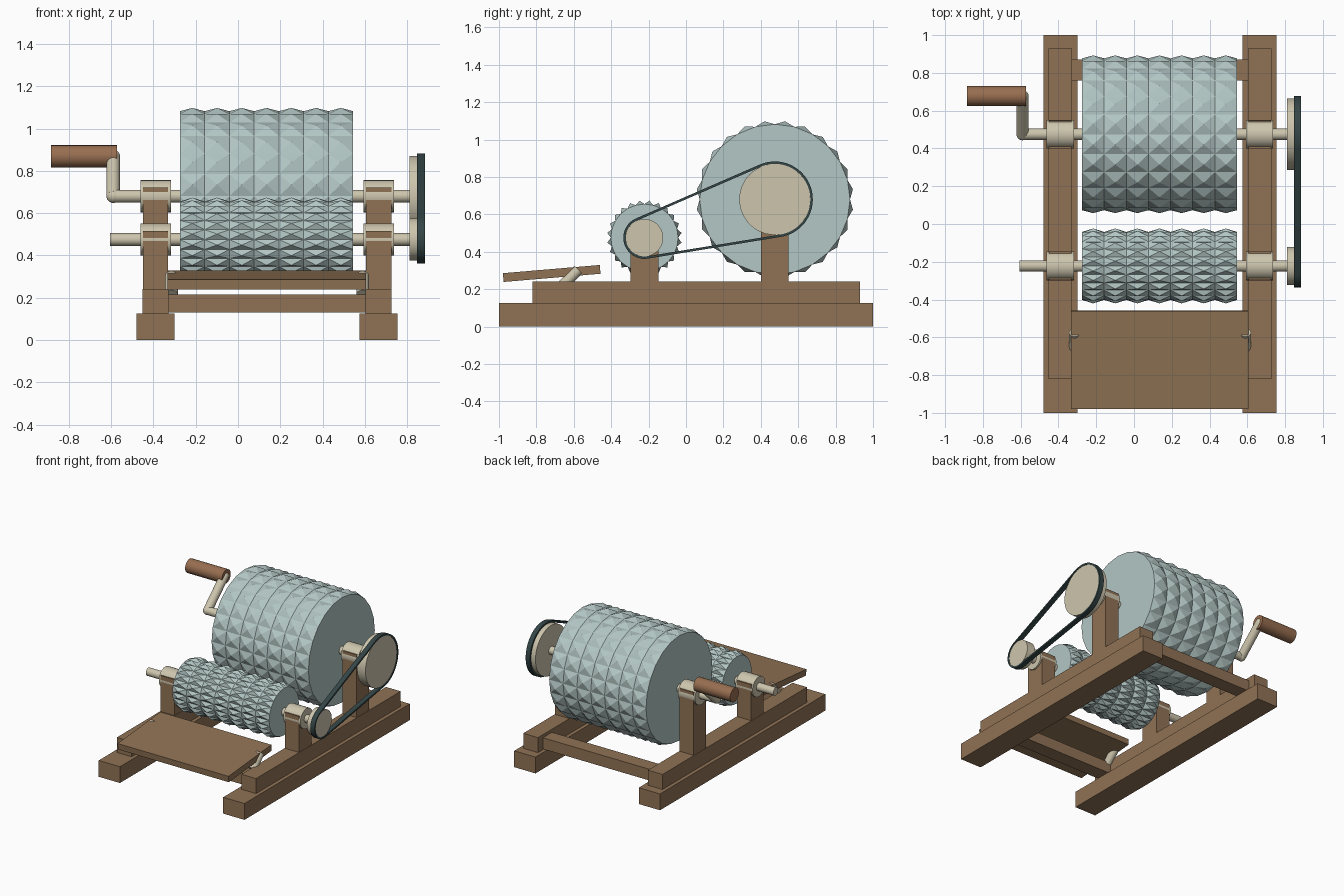
import bpy, bmesh, math
from mathutils import Vector

cube = bpy.data.objects.get("Cube")
if cube:
    bpy.data.objects.remove(cube, do_unlink=True)


def material(name, rgb):
    m = bpy.data.materials.new(name)
    m.use_nodes = True
    m.diffuse_color = (*rgb, 1)
    bsdf = next(n for n in m.node_tree.nodes if n.type == 'BSDF_PRINCIPLED')
    bsdf.inputs["Base Color"].default_value = (*rgb, 1)
    return m


WOOD = material("wood", (0.28, 0.17, 0.09))
GRIP = material("handle_wood", (0.31, 0.155, 0.08))
STONE = material("roller_grey", (0.45, 0.57, 0.555))
PALE = material("pale_metal", (0.61, 0.56, 0.42))
RUBBER = material("belt_rubber", (0.035, 0.06, 0.062))

MID = 0.1375        # centre plane between the runners
RAIL = 0.5275       # runner offset from that plane
BIG = Vector((0, 0.475, 0.68))
SMALL = Vector((0, -0.222, 0.475))


def finish(name, bm, mat, smooth=False):
    bmesh.ops.recalc_face_normals(bm, faces=bm.faces)
    me = bpy.data.meshes.new(name)
    bm.to_mesh(me)
    bm.free()
    me.materials.append(mat)
    ob = bpy.data.objects.new(name, me)
    bpy.context.collection.objects.link(ob)
    if smooth:
        bpy.ops.object.select_all(action='DESELECT')
        ob.select_set(True)
        bpy.context.view_layer.objects.active = ob
        bpy.ops.object.shade_smooth_by_angle(angle=math.radians(35))
    return ob


def box(name, xs, ys, zs, mat=WOOD):
    bm = bmesh.new()
    bmesh.ops.create_cube(bm, size=1)
    for v in bm.verts:
        v.co = [lo + (c + 0.5) * (hi - lo) for c, (lo, hi) in zip(v.co, (xs, ys, zs))]
    return finish(name, bm, mat)


def rod(name, a, b, r, mat, sides=24):
    a, b = Vector(a), Vector(b)
    bm = bmesh.new()
    bmesh.ops.create_cone(bm, cap_ends=True, segments=sides, radius1=r, radius2=r,
                          depth=(b - a).length)
    ob = finish(name, bm, mat, True)
    ob.location = (a + b) / 2
    ob.rotation_euler = (b - a).to_track_quat('Z', 'Y').to_euler()
    return ob


def axle(name, centre, x0, x1, r, mat, sides=24):
    return rod(name, centre + Vector((x0, 0, 0)), centre + Vector((x1, 0, 0)), r, mat, sides)


def ball(name, centre, r, mat):
    bm = bmesh.new()
    bmesh.ops.create_uvsphere(bm, u_segments=20, v_segments=12, radius=r)
    finish(name, bm, mat, True).location = centre


def polar(centre, x, r, angle):
    return centre + Vector((x, r * math.cos(angle), r * math.sin(angle)))


def studded_roller(name, centre, base_r, tip_r, x0=-0.275, x1=0.545, cols=7, rows=24):
    """Drum whose surface is a grid of four-sided pyramids."""
    bm = bmesh.new()
    step, width = math.tau / rows, (x1 - x0) / cols
    rings = [[bm.verts.new(polar(centre, x0 + i * width, base_r, j * step))
              for j in range(rows)] for i in range(cols + 1)]
    for i in range(cols):
        for j in range(rows):
            k = (j + 1) % rows
            tip = bm.verts.new(polar(centre, x0 + (i + 0.5) * width, tip_r, (j + 0.5) * step))
            quad = [rings[i][j], rings[i + 1][j], rings[i + 1][k], rings[i][k]]
            for n in range(4):
                bm.faces.new((quad[n], quad[(n + 1) % 4], tip))
    bm.faces.new(rings[0])
    bm.faces.new(rings[-1])
    finish(name, bm, STONE)


# Frame: stepped runners, mirrored either side of the centre plane
for side, s in (("right", -1), ("left", 1)):
    c = MID + s * RAIL
    box(side + "_base_runner", (c - 0.09, c + 0.09), (-1, 1), (0, 0.125))
    box(side + "_upper_runner", (c - 0.062, c + 0.062), (-0.82, 0.93), (0.125, 0.24))
    for label, axis, half in (("front", SMALL, 0.0755), ("back", BIG, 0.074)):
        box(f"{side}_{label}_post", (c - 0.06, c + 0.06),
            (axis.y - half, axis.y + half), (0.24, axis.z + 0.04))
        axle(f"{side}_{label}_bearing", axis, c - 0.072, c + 0.072, 0.0765, PALE)
    # Slanted tray support
    x = MID + s * 0.452
    rod(side + "_tray_support", (x, -0.665, 0.215), (x, -0.575, 0.305), 0.03, PALE)

for label, y in (("front", -0.705), ("back", 0.815)):
    box(label + "_crossbar", (MID - 0.5, MID + 0.5), (y - 0.055, y + 0.055), (0.13, 0.216))

# Sloping feed tray
tray = box("feed_tray", (-0.47, 0.47), (-0.26, 0.26), (-0.0235, 0.0235))
tray.location = (MID - 0.002, -0.718, 0.284)
tray.rotation_euler.x = math.atan2(0.044, 0.52)

# Rollers and shafts
studded_roller("large_roller", BIG, 0.402, 0.421)
studded_roller("small_roller", SMALL, 0.18, 0.2)
axle("large_shaft", BIG, -0.59, 0.83, 0.03, PALE)
axle("small_shaft", SMALL, -0.605, 0.83, 0.03, PALE)

# Pulleys
BIG_R, SMALL_R, GAP = 0.19, 0.1, 0.013
axle("large_pulley", BIG, 0.81, 0.88, BIG_R, PALE, 48)
axle("small_pulley", SMALL, 0.81, 0.88, SMALL_R, PALE, 40)

# Belt: two arcs joined by their common tangents, given width and thickness
gap = SMALL - BIG
heading = math.atan2(gap.z, gap.y)
spread = math.acos((BIG_R - SMALL_R) / gap.length)
N = 32
path = [(BIG, BIG_R, heading + spread + (math.tau - 2 * spread) * i / N) for i in range(N + 1)]
path += [(SMALL, SMALL_R, heading - spread + 2 * spread * i / N) for i in range(N + 1)]
bm = bmesh.new()
loops = []
for c, r, a in path:
    loops.append([bm.verts.new(polar(c, x, r + t, a))
                  for x, t in ((0.847, 0), (0.884, 0), (0.884, GAP), (0.847, GAP))])
for i, here in enumerate(loops):
    there = loops[(i + 1) % len(loops)]
    for n in range(4):
        m = (n + 1) % 4
        bm.faces.new((here[n], here[m], there[m], there[n]))
finish("drive_belt", bm, RUBBER, True)

# Crank
elbow = BIG + Vector((-0.59, 0, 0))
wrist = Vector((-0.59, 0.677, 0.868))
rod("crank_arm", elbow, wrist, 0.032, PALE)
ball("crank_elbow", elbow, 0.032, PALE)
ball("crank_wrist", wrist, 0.032, PALE)
rod("crank_handle", (-0.885, wrist.y, wrist.z), (-0.573, wrist.y, wrist.z), 0.053, GRIP)
